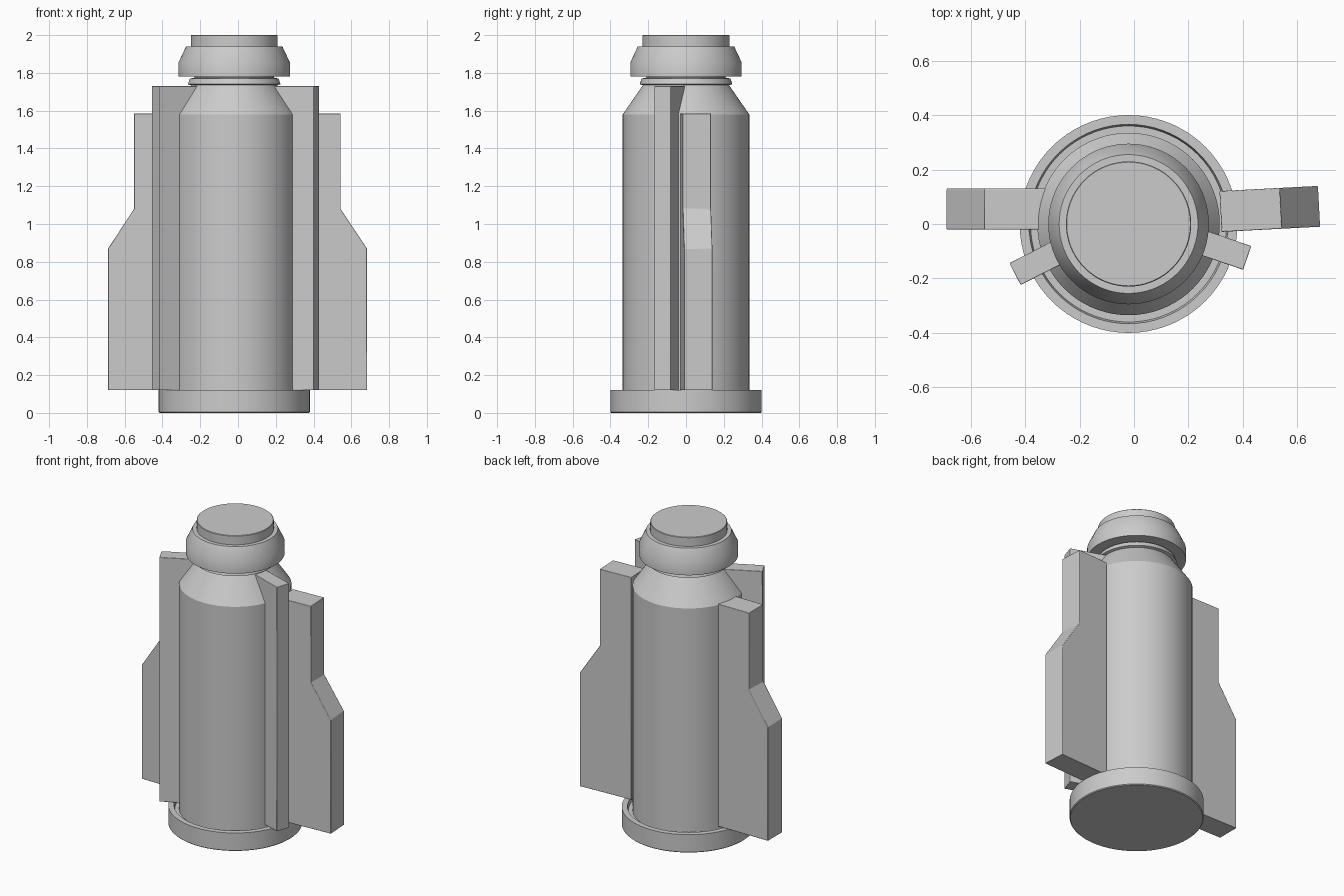
import bpy, bmesh, math
from mathutils import Vector

if "Cube" in bpy.data.objects:
    bpy.data.objects.remove(bpy.data.objects["Cube"])

CX = -0.02   # axis of the round parts
SEG = 72

def finish(name, bm):
    bmesh.ops.recalc_face_normals(bm, faces=bm.faces[:])
    me = bpy.data.meshes.new(name)
    bm.to_mesh(me)
    bm.free()
    ob = bpy.data.objects.new(name, me)
    bpy.context.collection.objects.link(ob)
    return ob

def smooth(ob):
    bpy.ops.object.select_all(action='DESELECT')
    ob.select_set(True)
    bpy.context.view_layer.objects.active = ob
    bpy.ops.object.shade_smooth_by_angle(angle=math.radians(30))

def lathe(name, profile):
    """Turn (radius, z) points that start and end on the axis."""
    bm = bmesh.new()
    vs = [bm.verts.new((CX + r, 0, z)) for r, z in profile]
    es = [bm.edges.new(p) for p in zip(vs, vs[1:])]
    bmesh.ops.spin(bm, geom=vs + es, cent=(CX, 0, 0), axis=(0, 0, 1),
                   angle=math.tau, steps=SEG, use_merge=True)
    bmesh.ops.remove_doubles(bm, verts=bm.verts[:], dist=1e-5)
    smooth(finish(name, bm))

def fin(name, start, angle, width, profile):
    """Slab running outward from start; profile is (distance, z)."""
    a = math.radians(angle)
    out = Vector((math.cos(a), math.sin(a), 0))
    side = Vector((-out.y, out.x, 0)) * width
    base = Vector((start[0], start[1], 0)) - side / 2
    bm = bmesh.new()
    face = bm.faces.new([bm.verts.new(base + out * d + Vector((0, 0, z))) for d, z in profile])
    ext = bmesh.ops.extrude_face_region(bm, geom=[face])
    bmesh.ops.translate(bm, vec=side, verts=[v for v in ext['geom'] if isinstance(v, bmesh.types.BMVert)])
    ob = finish(name, bm)
    bev = ob.modifiers.new("soft_edges", 'BEVEL')
    bev.width = 0.003
    bev.segments = 2
    smooth(ob)

# Base disc with a shallow groove around the body
lathe("base", [(0, 0), (0.395, 0), (0.4, 0.005), (0.4, 0.12), (0.366, 0.12),
               (0.36, 0.095), (0, 0.095)])

# Body with sloped shoulder and neck lip
lathe("body", [(0, 0.09), (0.335, 0.09), (0.335, 1.58), (0.228, 1.735), (0.245, 1.74),
               (0.235, 1.77), (0.21, 1.775), (0.21, 1.79), (0, 1.79)])

# Cap collar and top plug
lathe("cap_collar", [(0, 1.78), (0.295, 1.78), (0.295, 1.855), (0.255, 1.94), (0, 1.94)])
lathe("cap_top", [(0, 1.93), (0.23, 1.93), (0.23, 1.997), (0.227, 2.0), (0, 2.0)])

# Stepped side fins
def stepped(top, bottom):
    return [(0, 0.12), (bottom, 0.12), (bottom, 0.87), (top, 1.08), (top, 1.585), (0, 1.585)]
fin("left_fin", (-0.31, 0.055), 180, 0.15, stepped(0.24, 0.378))
fin("right_fin", (0.318, 0.046), 3, 0.15, stepped(0.222, 0.362))

# Straight narrow front fins
def straight(length):
    return [(0, 0.12), (length, 0.12), (length, 1.73), (0, 1.73)]
fin("front_left_fin", (-0.19, -0.058), 207, 0.09, straight(0.277))
fin("front_right_fin", (0.17, -0.04), -19, 0.092, straight(0.26))
